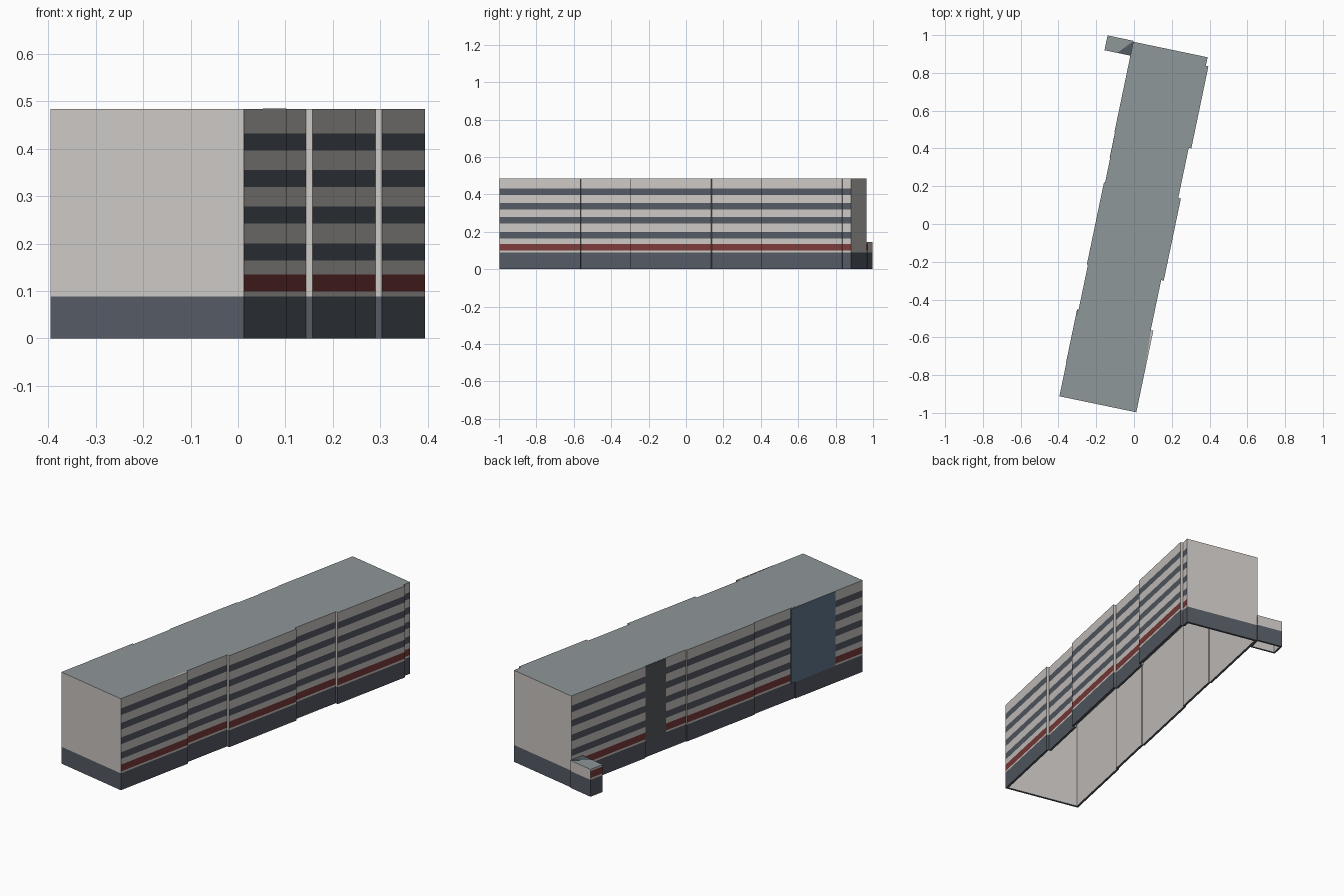
import bpy
from mathutils import Vector

if "Cube" in bpy.data.objects:
    bpy.data.objects.remove(bpy.data.objects["Cube"])

# ---- flat colours ----
MATS = []
def material(name, srgb):
    m = bpy.data.materials.new(name)
    m.diffuse_color = [(c / 255 / 12.92 if c < 11 else ((c / 255 + 0.055) / 1.055) ** 2.4)
                       for c in srgb] + [1]
    m.use_nodes = True
    m.node_tree.nodes["Principled BSDF"].inputs["Base Color"].default_value = m.diffuse_color
    MATS.append(m)
    return len(MATS) - 1

LIGHT = material("light_render", (203, 199, 195))
DARK = material("dark_slate", (85, 91, 100))
RED = material("dull_red", (124, 59, 58))
ROOF = material("roof_grey", (143, 151, 152))
BLUE = material("blue_cladding", (98, 119, 142))
SLOT = material("dark_cladding", (85, 91, 95))

# ---- the block is turned in plan: s runs along it, t across it ----
U, V = Vector((0.204, 0.979, 0)), Vector((0.979, -0.204, 0))
ORIGIN = Vector((-0.395, -0.912, 0))
def place(s, t, z):
    return ORIGIN + U * s + V * t + Vector((0, 0, z))

def build(name, verts, faces, mats):
    me = bpy.data.meshes.new(name)
    me.from_pydata(verts, [], faces)
    for m in MATS:
        me.materials.append(m)
    for p, i in zip(me.polygons, mats):
        p.material_index = i
    me.update()
    ob = bpy.data.objects.new(name, me)
    bpy.context.collection.objects.link(ob)
    return ob

# ---- storey bands: top height and colour on the long sides ----
BANDS = [(0.089, DARK), (0.099, LIGHT), (0.135, RED), (0.165, LIGHT), (0.2, DARK),
         (0.243, LIGHT), (0.278, DARK), (0.32, LIGHT), (0.355, DARK),
         (0.397, LIGHT), (0.432, DARK), (0.484, LIGHT)]

def shell(name, outline, inner, height):
    """Banded outer walls, roof, bottom rim and plain lining; open underneath."""
    verts, faces, mats = [], [], []
    n = len(outline)
    def face(pts, mat):
        base = len(verts)
        verts.extend(place(*p) for p in pts)
        faces.append(range(base, base + len(pts)))
        mats.append(mat)
    for i in range(n):
        (s0, t0), (s1, t1) = outline[i], outline[(i + 1) % n]
        (a0, b0), (a1, b1) = inner[i], inner[(i + 1) % n]
        long_side = abs(s1 - s0) > abs(t1 - t0)
        z0 = 0
        for top, colour in BANDS:
            z1 = min(top, height)
            if z1 <= z0:
                break
            mat = colour if long_side else (DARK if z0 == 0 else LIGHT)
            face([(s0, t0, z0), (s1, t1, z0), (s1, t1, z1), (s0, t0, z1)], mat)
            z0 = z1
        face([(a1, b1, 0), (a0, b0, 0), (a0, b0, height - 0.01), (a1, b1, height - 0.01)], LIGHT)
        face([(s1, t1, 0), (s0, t0, 0), (a0, b0, 0), (a1, b1, 0)], DARK)
    face([(s, t, height) for s, t in outline], ROOF)
    face([(s, t, height - 0.01) for s, t in reversed(inner)], LIGHT)
    return build(name, verts, faces, mats)

# ---- main block with stepped long sides ----
STEPS = [0.0, 0.441, 0.712, 1.156, 1.427, 1.871, 1.917]
def block_outline(inset):
    right, left = [], []
    for i in range(6):
        s0 = STEPS[i] + (inset if i == 0 else 0)
        s1 = STEPS[i + 1] - (inset if i == 5 else 0)
        t = (0.402 if i % 2 else 0.416) - inset
        right += [(s0, t), (s1, t)]
        if i < 5:
            t = (0.006 if i % 2 else 0.0) + inset
            left += [(s0, t), (s1 if i < 4 else 1.917 - inset, t)]
    return right + left[::-1]

shell("main_block", block_outline(0), block_outline(0.012), 0.484)

# ---- low annex at the back corner ----
def rect(s0, s1, t0, t1):
    return [(s0, t0), (s0, t1), (s1, t1), (s1, t0)]
shell("annex", rect(1.842, 1.922, -0.14, 0.001), rect(1.852, 1.912, -0.13, -0.005), 0.145)

# ---- thin plates ----
def plate(name, plan, z0, z1, mat):
    n = len(plan)
    verts = [place(s, t, z) for z in (z0, z1) for s, t in plan]
    faces = [[i, (i + 1) % n, n + (i + 1) % n, n + i] for i in range(n)]
    faces += [list(range(n))[::-1], list(range(n, 2 * n))]
    build(name, verts, faces, [mat] * len(faces))

plate("blue_cladding_panel", rect(0.18, 0.47, -0.002, 0.007), 0.089, 0.4835, BLUE)
plate("dark_cladding_panel", rect(1.29, 1.427, 0.003, 0.008), 0.089, 0.4835, SLOT)
plate("annex_roof_patch", [(1.843, -0.07), (1.843, 0), (1.921, 0)], 0.144, 0.1465, DARK)
plate("roof_edge_strip", [(0.2, 0.416), (0.441, 0.416), (0.441, 0.404)], 0.482, 0.485, LIGHT)
